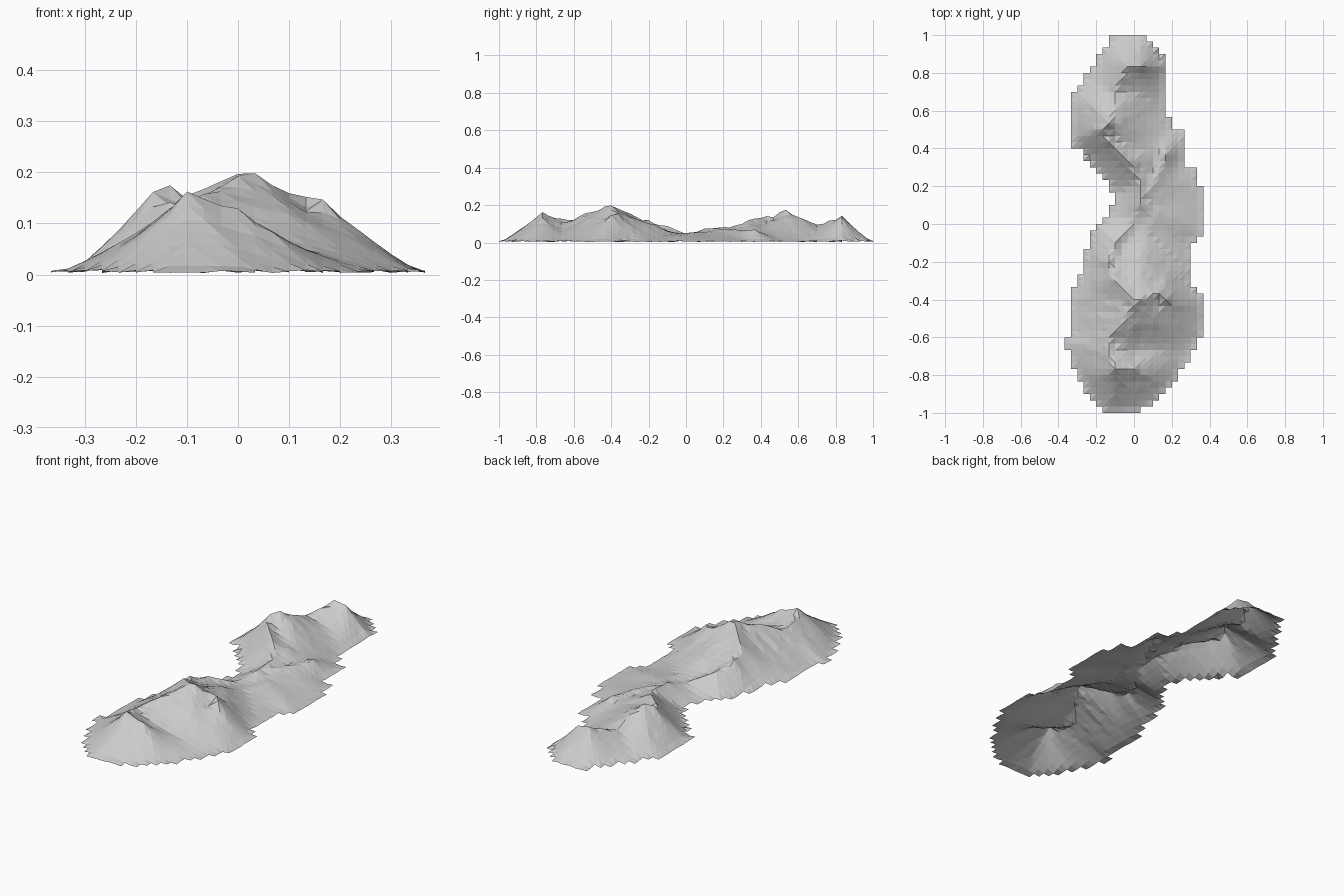
import bpy, bmesh, math, random
from mathutils import Vector

if "Cube" in bpy.data.objects:
    bpy.data.objects.remove(bpy.data.objects["Cube"])

random.seed(4)
C = 1 / 30  # grid cell

# Outline: (row y, edge x) in cells, stepped to the grid
LEFT = [(-30, -4.8), (-28, -6.6), (-25, -8.6), (-22, -10), (-19, -11), (-17, -10), (-12, -10), (-9, -9),
        (-6, -8), (-2, -7), (0, -6), (1, -4), (5, -3), (7, -5), (10, -7),
        (13, -10), (20, -10), (23, -8), (26, -6), (28, -5), (30, -3)]
RIGHT = [(-30, .6), (-28, 4), (-24, 7), (-21, 9), (-17, 11), (-12, 11), (-9, 9),
         (-3, 9), (-2, 11), (5, 11), (8, 10), (10, 8), (14, 8), (16, 6), (18, 5),
         (24, 5), (25, 5.6), (26, 5), (30, 2)]

# Crest lines: points (x, y) in cells, height
RIDGES = [
    [(1, 25, .135), (-1, 25, .142), (-3, 21, .097), (-3, 18, .138), (-4, 16, .175),
     (-5, 15, .16), (-4, 13, .14), (-1, 10, .12), (1, 7, .083), (1, 3, .075),
     (0, 0, .045), (-3, -3, .088), (-4, -6, .118), (-3, -9, .158), (0, -12, .197), (1, -12, .197),
     (4, -11, .153), (5, -12, .148)],
    [(0, -13, .19), (-2, -16, .16), (-4, -18, .12), (-4, -20, .125), (-3, -23, .162)],
    [(2, 5, .075), (4, 8, .07), (5, 11, .072)],
    [(-3, -23, .155), (0, -23, .128), (2, -24, .085)],
    [(2, 3, .065), (5, 1, .042)],
]
# Valley lines: x0, y0, x1, y1 in cells, depth share
VALLEYS = [(1, -19.5, 8, -20, .2), (7, -6, 3, -2, .35)]


def along(table, y):
    for (y0, x0), (y1, x1) in zip(table, table[1:]):
        if y <= y1:
            return x0 + (x1 - x0) * (y - y0) / (y1 - y0)
    return table[-1][1]


def seg(p, a, b):
    """Distance from p to segment ab, and the position along it."""
    d = b - a
    t = max(0, min(1, (p - a).dot(d) / max(d.length_squared, 1e-9)))
    return (p - a - d * t).length, t


loop = [Vector((x, y)) for y, x in LEFT]
loop += [Vector((x, y)) for y, x in reversed(RIGHT)]
EDGES = list(zip(loop, loop[1:] + loop[:1]))


def height(i, j):
    p = Vector((i, j))
    inside = along(LEFT, j) < i < along(RIGHT, j) and abs(j) < 30
    de = min(seg(p, a, b)[0] for a, b in EDGES) if inside else 0
    best = 0
    for r in RIDGES:
        for a, b in zip(r, r[1:]):
            dr, t = seg(p, Vector(a[:2]), Vector(b[:2]))
            h = a[2] + (b[2] - a[2]) * t
            best = max(best, h * (de / (de + dr + 1e-6)) ** 1.15)
    for x0, y0, x1, y1, depth in VALLEYS:
        d = seg(p, Vector((x0, y0)), Vector((x1, y1)))[0]
        best *= 1 - depth * max(0, 1 - d / 3.5)
    # crags
    best *= 1 + random.uniform(-.02, .02)
    return max(best, .003 + random.uniform(0, .005))


# Mountain island: open height field
bm = bmesh.new()
verts = {}


def vert(i, j):
    if (i, j) not in verts:
        verts[i, j] = bm.verts.new((i * C, j * C, height(i, j)))
    return verts[i, j]


for j in range(-30, 30):
    lo, hi = round(along(LEFT, j + .5)), round(along(RIGHT, j + .5))
    for i in range(lo, hi):
        a, b, c, d = vert(i, j), vert(i + 1, j), vert(i + 1, j + 1), vert(i, j + 1)
        # split each cell along its higher diagonal, so crests stay sharp
        if a.co.z + c.co.z > b.co.z + d.co.z:
            tris = ((a, b, c), (a, c, d))
        else:
            tris = ((a, b, d), (b, c, d))
        for t in tris:
            bm.faces.new(t)

me = bpy.data.meshes.new("mountain_terrain")
bm.to_mesh(me)
bm.free()
ob = bpy.data.objects.new("mountain_terrain", me)
bpy.context.collection.objects.link(ob)
